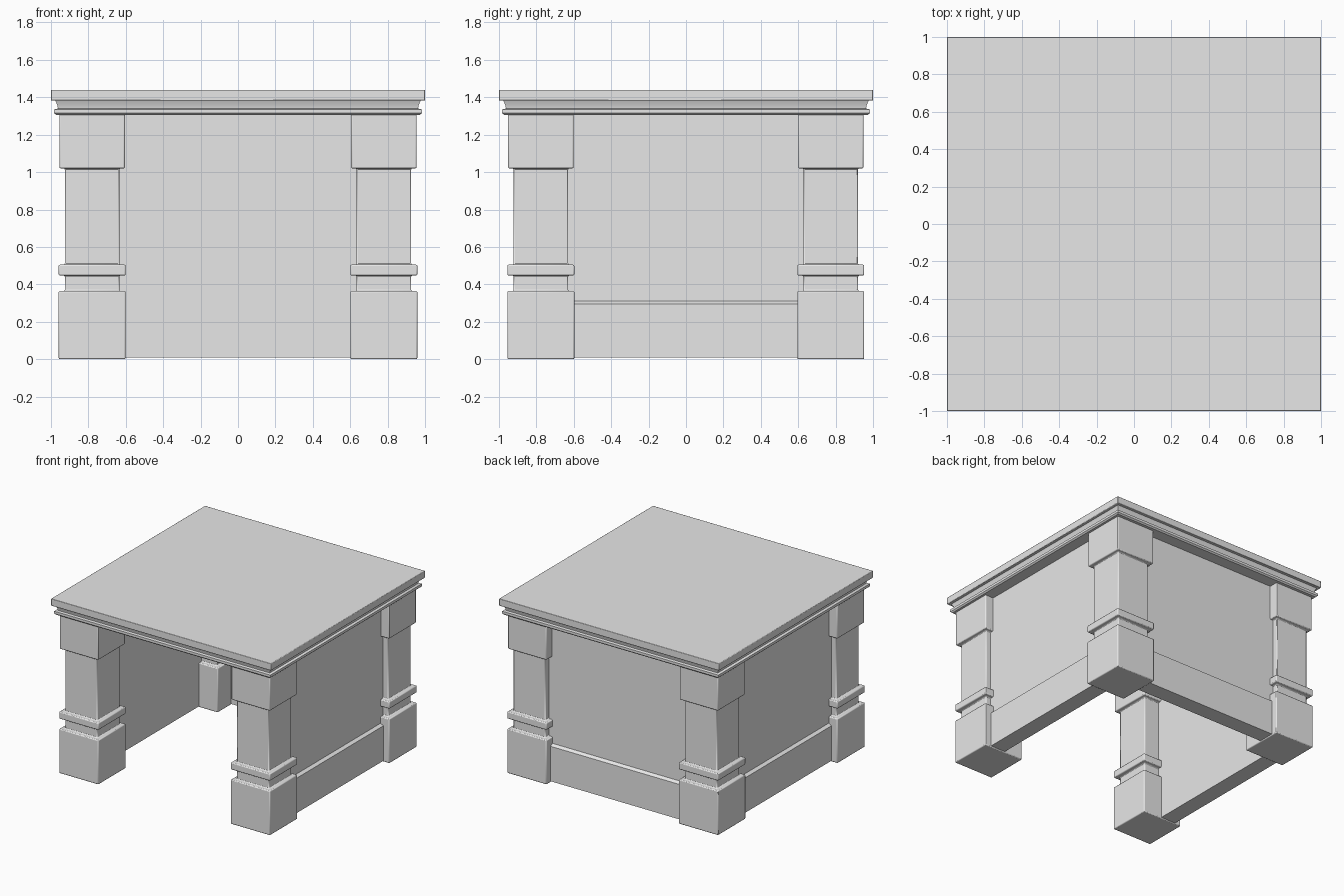
import bpy
import bmesh
import math

cube = bpy.data.objects.get("Cube")
if cube:
    bpy.data.objects.remove(cube)

# One plain stone-like colour
grey = bpy.data.materials.new("light_grey")
grey.use_nodes = True
colour = (0.8, 0.8, 0.8, 1)
grey.diffuse_color = colour
grey.node_tree.nodes["Principled BSDF"].inputs["Base Color"].default_value = colour


def finish(name, bm, bevel):
    """Turn a bmesh into a softly bevelled object."""
    bmesh.ops.recalc_face_normals(bm, faces=bm.faces)
    mesh = bpy.data.meshes.new(name)
    bm.to_mesh(mesh)
    bm.free()
    mesh.materials.append(grey)
    obj = bpy.data.objects.new(name, mesh)
    bpy.context.collection.objects.link(obj)
    if bevel:
        mod = obj.modifiers.new("soft_edges", "BEVEL")
        mod.width = bevel
        mod.segments = 2
        mod.limit_method = "ANGLE"
        mod.angle_limit = math.radians(40)
    bpy.ops.object.select_all(action="DESELECT")
    bpy.context.view_layer.objects.active = obj
    obj.select_set(True)
    bpy.ops.object.shade_smooth_by_angle()
    return obj


def square_stack(name, profile, centre=(0, 0), bevel=0.0):
    """Loft square rings given as (half width, height) pairs."""
    bm = bmesh.new()
    rings = []
    for half, z in profile:
        rings.append([bm.verts.new((centre[0] + sx * half, centre[1] + sy * half, z))
                      for sx, sy in ((-1, -1), (1, -1), (1, 1), (-1, 1))])
    for low, high in zip(rings, rings[1:]):
        for i in range(4):
            j = (i + 1) % 4
            bm.faces.new((low[i], low[j], high[j], high[i]))
    bm.faces.new(rings[0])
    bm.faces.new(rings[-1])
    return finish(name, bm, bevel)


def wall(name, outline, length, angle, shift):
    """Extrude an (outward, height) section along a side, then turn it into place."""
    bm = bmesh.new()
    face = bm.faces.new([bm.verts.new((d, -length / 2, z)) for d, z in outline])
    grown = bmesh.ops.extrude_face_region(bm, geom=[face])
    new_verts = [g for g in grown["geom"] if isinstance(g, bmesh.types.BMVert)]
    bmesh.ops.translate(bm, verts=new_verts, vec=(0, length, 0))
    obj = finish(name, bm, 0)
    obj.rotation_euler.z = angle
    obj.location.y = shift
    return obj


# Table top slab and moulded cornice
square_stack("table_top", [(1.0, 1.382), (1.0, 1.44)], bevel=0.004)
square_stack("cornice", [(0.972, 1.305), (0.983, 1.315), (0.983, 1.335),
                         (0.963, 1.34), (0.966, 1.358), (0.977, 1.383)])

# Four square columns: plinth, neck, collar, shaft and capital
column = [(0.179, 0), (0.179, 0.364), (0.146, 0.364), (0.146, 0.447),
          (0.179, 0.447), (0.179, 0.505), (0.146, 0.505), (0.146, 1.02),
          (0.175, 1.02), (0.175, 1.31)]
for end, y in (("front", -0.776), ("back", 0.774)):
    for side, x in (("right", -0.78), ("left", 0.78)):
        square_stack(f"{end}_{side}_column", column, (x, y), 0.007)

# Walls with a projecting baseboard; the front stays open
section = [(0.77, 0.008), (0.905, 0.008), (0.905, 0.295), (0.88, 0.31),
           (0.88, 1.31), (0.77, 1.31)]
wall("left_wall", section, 1.55, 0, 0)
wall("right_wall", section, 1.55, math.pi, 0)
wall("back_wall", section, 1.55, math.pi / 2, -0.005)
